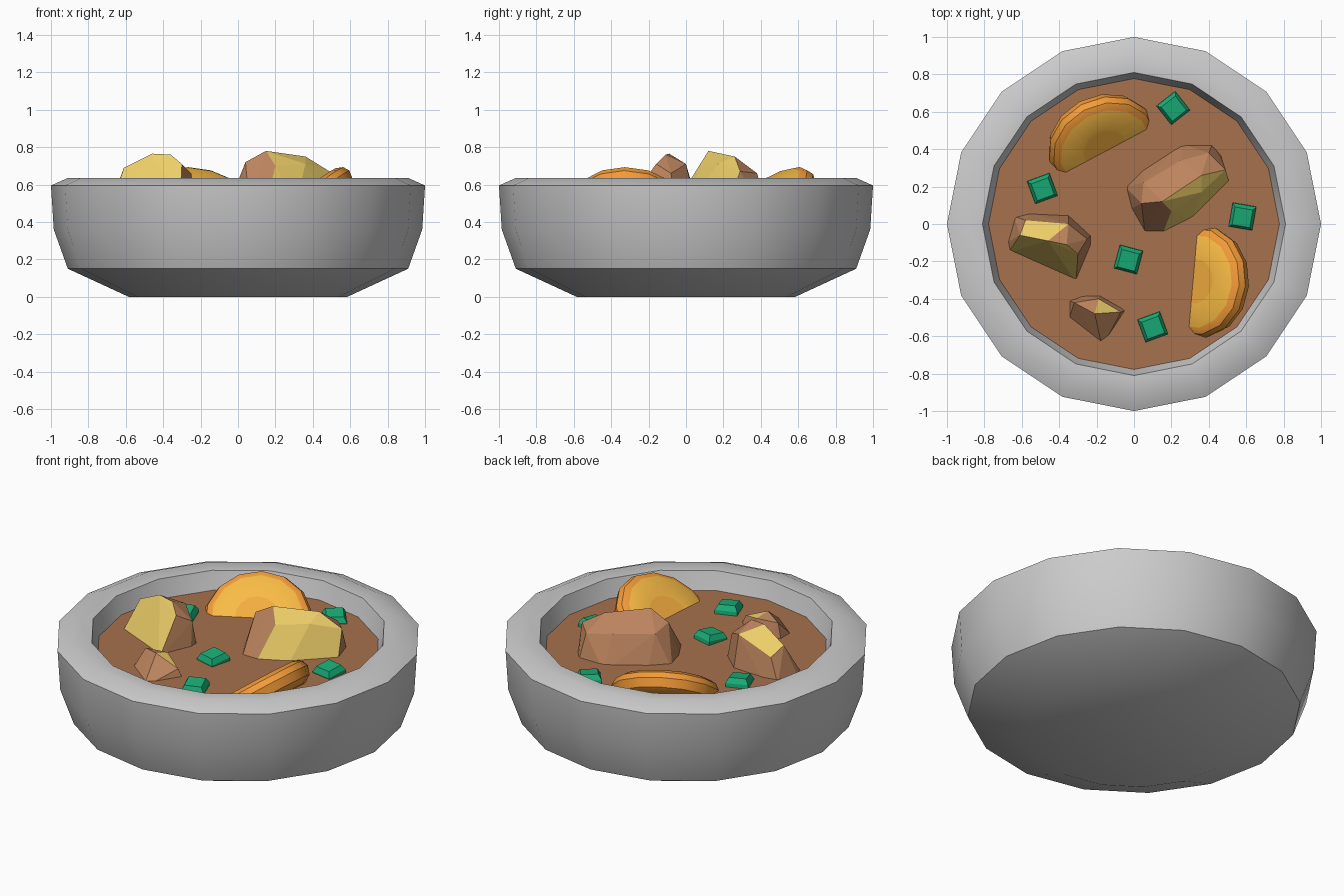
import bpy, bmesh
from math import sin, cos, pi, radians
from mathutils import Vector

if "Cube" in bpy.data.objects:
    bpy.data.objects.remove(bpy.data.objects["Cube"])


def material(name, rgb):
    m = bpy.data.materials.new(name)
    m.diffuse_color = (*rgb, 1)
    m.use_nodes = True
    m.node_tree.nodes["Principled BSDF"].inputs["Base Color"].default_value = m.diffuse_color
    return m


broth = material("broth", (.38, .165, .075))
skin = material("potato_skin", (.50, .23, .11))
flesh = material("potato_flesh", (.85, .62, .14))
orange = material("carrot_edge", (.90, .33, .04))
gold = material("carrot_flesh", (.95, .50, .06))
core = material("carrot_core", (.90, .42, .05))
green = material("herb", (.01, .43, .19))


def add_object(name, bm, mats=(), smooth=None):
    bmesh.ops.recalc_face_normals(bm, faces=bm.faces[:])
    me = bpy.data.meshes.new(name)
    bm.to_mesh(me)
    bm.free()
    ob = bpy.data.objects.new(name, me)
    bpy.context.collection.objects.link(ob)
    for m in mats:
        me.materials.append(m)
    if smooth:
        bpy.ops.object.select_all(action='DESELECT')
        ob.select_set(True)
        bpy.context.view_layer.objects.active = ob
        bpy.ops.object.shade_smooth_by_angle(angle=radians(smooth))
    return ob


def lathe(name, profile, n, mats=(), bands=None, smooth=None):
    """Revolve (radius, height) points about z; bands gives a material per band."""
    bm = bmesh.new()
    rings = []
    for r, z in profile:
        count = n if r > 0 else 1
        rings.append([bm.verts.new((r * cos(2 * pi * i / n), r * sin(2 * pi * i / n), z))
                      for i in range(count)])
    for k, (a, b) in enumerate(zip(rings, rings[1:])):
        for i in range(n):
            j = (i + 1) % n
            quad = [a[i % len(a)], a[j % len(a)], b[j % len(b)], b[i % len(b)]]
            f = bm.faces.new(list(dict.fromkeys(quad)))
            f.material_index = bands[k] if bands else 0
    return add_object(name, bm, mats, smooth)


def potato(name, outline, base_z, upper, cuts):
    """Convex chunk; faces looking along a cut direction show the flesh."""
    bm = bmesh.new()
    for x, y in outline:
        bm.verts.new((x, y, base_z))
    for p in upper:
        bm.verts.new(p)
    res = bmesh.ops.convex_hull(bm, input=bm.verts[:])
    loose = [v for v in bm.verts if not v.link_faces]
    bmesh.ops.delete(bm, geom=loose, context='VERTS')
    bmesh.ops.recalc_face_normals(bm, faces=bm.faces[:])
    bm.normal_update()
    for f in bm.faces:
        if any(f.normal.dot(Vector(c).normalized()) > .93 for c in cuts):
            f.material_index = 1
    add_object(name, bm, (skin, flesh))


# Bowl
lathe("bowl", [(0, 0), (.585, 0), (.91, .15), (.985, .36), (1, .595), (.91, .635),
               (.81, .63), (.77, .50), (.68, .28), (0, .22)], 16, smooth=30)

# Stew surface
lathe("stew", [(0, .525), (.78, .525)], 16, (broth,))

# Carrot slices, half sunk and tilted
slice_profile = [(0, -.08), (.24, -.08), (.285, -.05), (.30, 0), (.285, .035),
                 (.25, .055), (.12, .055), (0, .055)]
for name, loc, turn in (("carrot_back", (-.17, .43, .49), -62),
                        ("carrot_right", (.36, -.31, .49), 175)):
    c = lathe(name, slice_profile, 14, (orange, gold, core), (1, 0, 0, 0, 0, 1, 2), 35)
    c.location = loc
    c.rotation_euler = (0, radians(38), radians(turn))

# Potato chunks
potato("potato_large",
       [(-.05, .2), (-.02, .08), (.06, -.06), (.15, -.06), (.31, .02), (.51, .22),
        (.46, .38), (.42, .43), (.25, .43), (.05, .3)], .49,
       [(.15, .12, .78), (.04, .11, .72), (.2, .07, .70), (.36, .26, .75), (.36, .17, .71),
        (.49, .29, .67), (.05, .22, .69), (.25, .34, .68), (.4, .38, .66)],
       [(.45, -.75, .5), (.37, -.38, .85)])
potato("potato_left",
       [(-.68, -.1), (-.64, .04), (-.56, .06), (-.35, .05), (-.23, -.06), (-.23, -.12),
        (-.31, -.31), (-.67, -.15)], .50,
       [(-.61, -.06, .69), (-.46, -.09, .765), (-.36, -.11, .76), (-.3, -.16, .71),
        (-.58, .02, .64), (-.35, 0, .71), (-.25, -.08, .66)],
       [(-.36, -.8, .47), (-.2, .55, .8)])
potato("potato_small",
       [(-.35, -.41), (-.27, -.38), (-.18, -.38), (-.04, -.46), (-.17, -.66), (-.35, -.52)], .50,
       [(-.21, -.48, .63), (-.32, -.42, .61), (-.19, -.40, .61), (-.07, -.47, .57)],
       [(.4, .3, .85)])

# Herb pieces
herbs = [(.21, .62, 38), (-.49, .19, 20), (.58, .04, -10), (-.03, -.19, -15), (.10, -.55, 20)]
for i, (x, y, turn) in enumerate(herbs):
    h = lathe(f"herb_{i + 1}", [(0, -.06), (.09, -.06), (.09, .01), (.068, .04), (0, .04)],
              4, (green,))
    h.location = (x, y, .53)
    h.rotation_euler = (radians(5), radians(-4), radians(turn + 45))
